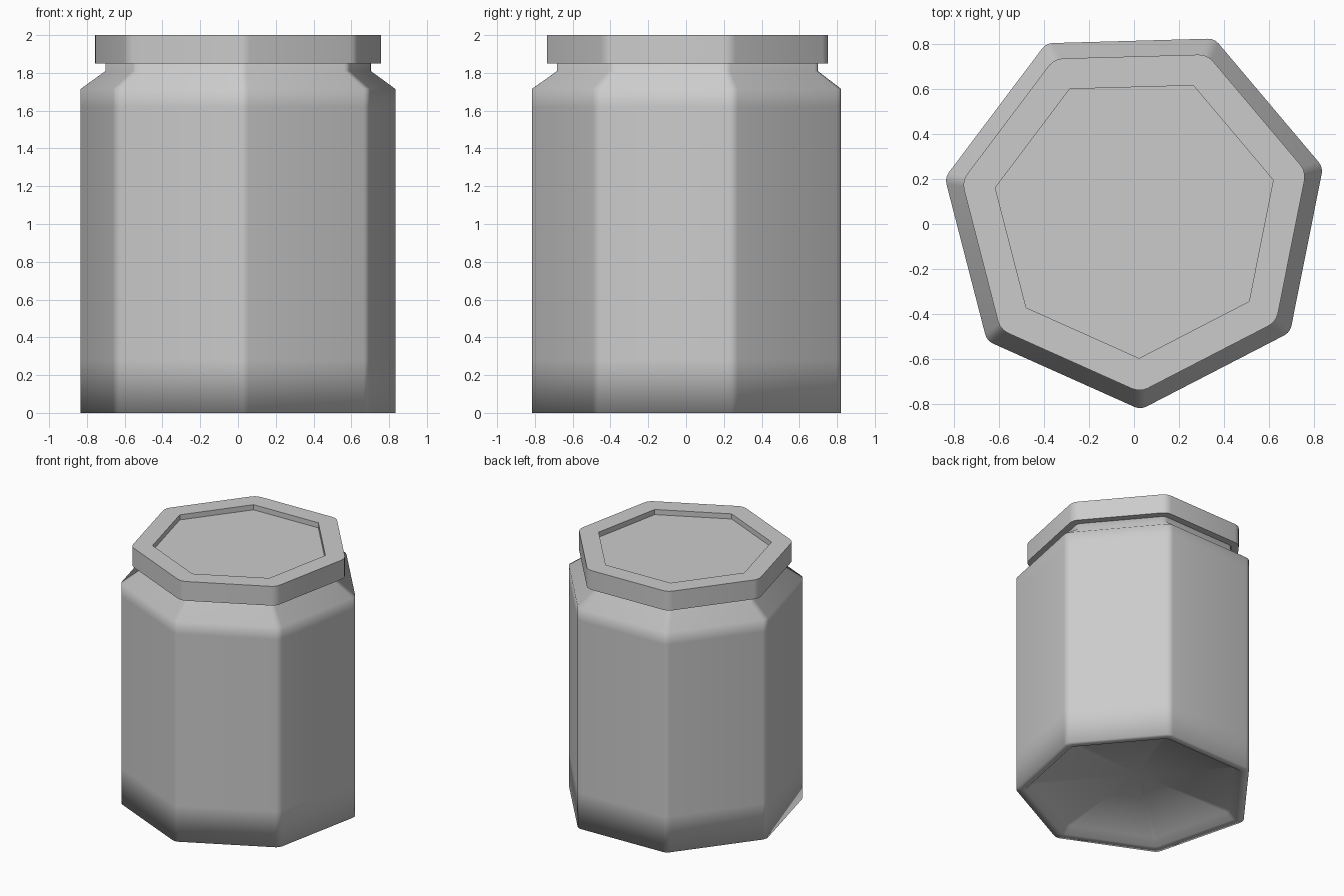
import bpy, bmesh, math

if "Cube" in bpy.data.objects:
    bpy.data.objects.remove(bpy.data.objects["Cube"])

SIDES = 7
START = math.radians(-88.4)
CX, CY = 0.005, 0.037


def ring(radius, fillet, segs=3):
    """Points of a heptagon with rounded corners."""
    pts = []
    half = math.pi / SIDES
    for i in range(SIDES):
        a = START + i * 2 * half
        d = radius - fillet / math.cos(half)
        for s in range(segs + 1):
            b = a - half + 2 * half * s / segs
            pts.append((CX + d * math.cos(a) + fillet * math.cos(b),
                        CY + d * math.sin(a) + fillet * math.sin(b)))
    return pts


def loft(name, profile):
    """Stack rings given as (radius, z, corner fillet); radius 0 closes to a point."""
    bm = bmesh.new()
    rings = [[bm.verts.new((x, y, z)) for x, y in ring(r, f)] for r, z, f in profile]
    for lo, hi in zip(rings, rings[1:]):
        n = len(lo)
        for i in range(n):
            j = (i + 1) % n
            bm.faces.new((lo[i], lo[j], hi[j], hi[i]))
    bmesh.ops.remove_doubles(bm, verts=bm.verts[:], dist=0.0001)
    bmesh.ops.recalc_face_normals(bm, faces=bm.faces[:])
    mesh = bpy.data.meshes.new(name)
    bm.to_mesh(mesh)
    bm.free()
    obj = bpy.data.objects.new(name, mesh)
    bpy.context.collection.objects.link(obj)
    bpy.ops.object.select_all(action='DESELECT')
    obj.select_set(True)
    bpy.context.view_layer.objects.active = obj
    return obj


# Jar body: raised base, straight walls, sloped shoulder and neck
loft("jar_body", [
    (0, 0.15, 0), (0.74, 0.05, 0.05), (0.79, 0.0, 0.05), (0.86, 0.0, 0.06),
    (0.86, 0.28, 0.06), (0.86, 1.62, 0.06), (0.86, 1.715, 0.06),
    (0.725, 1.81, 0.05), (0.725, 1.88, 0.05), (0, 1.88, 0)])
bpy.ops.object.shade_smooth_by_angle(angle=math.radians(100))

# Lid: overhanging band with a shallow sharp-cornered recess on top
loft("jar_lid", [
    (0, 1.9, 0), (0.70, 1.9, 0.05), (0.70, 1.85, 0.05), (0.783, 1.85, 0.08),
    (0.783, 2.0, 0.08), (0.632, 2.0, 0), (0.632, 1.96, 0), (0, 1.96, 0)])
bpy.ops.object.shade_smooth_by_angle(angle=math.radians(30))
